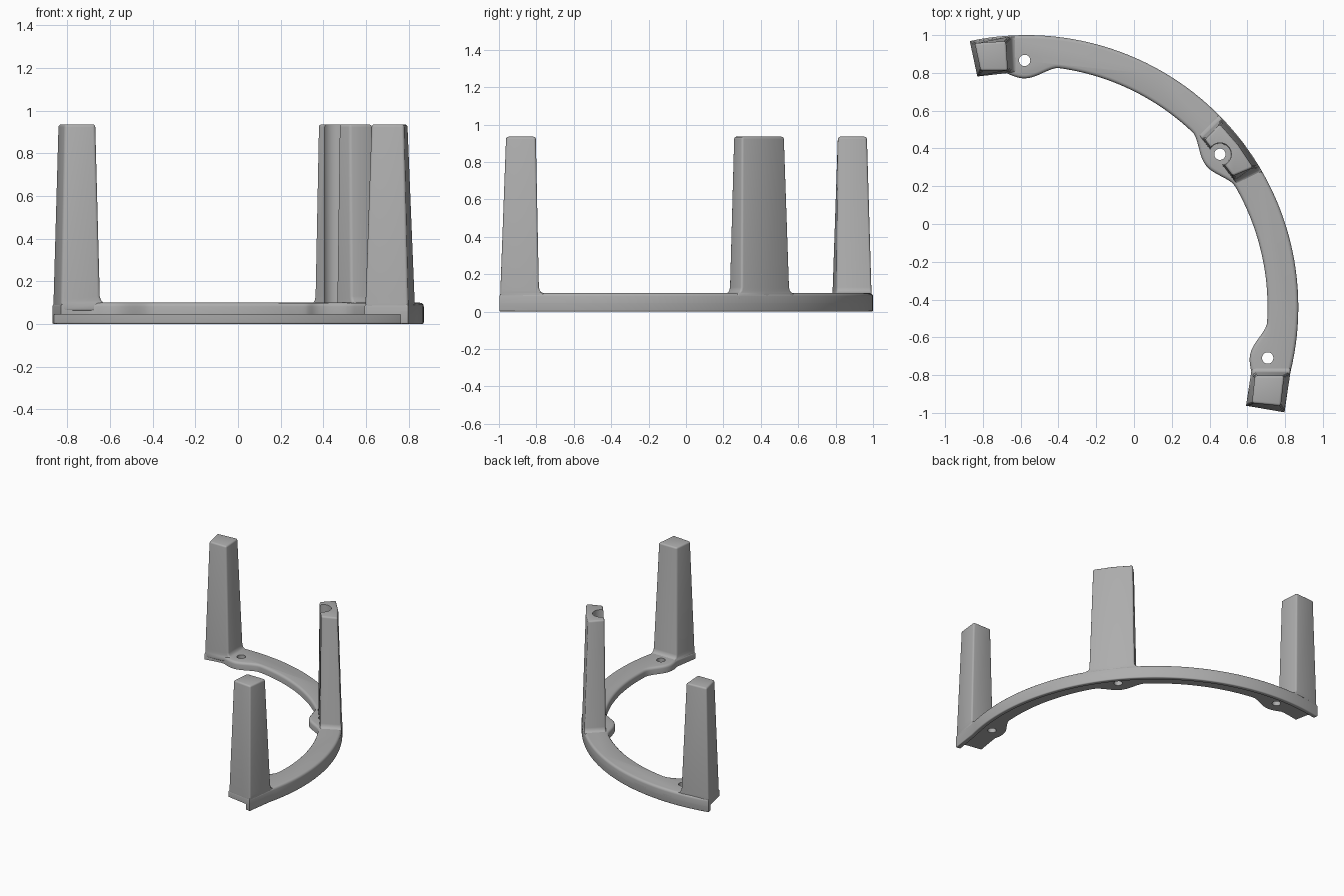
import bpy, bmesh
from math import cos, sin, radians, pi
from mathutils import Vector

cube = bpy.data.objects.get("Cube")
if cube:
    bpy.data.objects.remove(cube, do_unlink=True)

grey = bpy.data.materials.new("satin_grey")
grey.use_nodes = True
COLOUR = (0.42, 0.42, 0.42, 1)
grey.diffuse_color = COLOUR
grey.node_tree.nodes["Principled BSDF"].inputs["Base Color"].default_value = COLOUR

CENTRE = Vector((-0.57, -0.44))
R_OUT = 1.44
HOLES = (90.4, 38.3, -11.9)


def polar(r, a):
    """Point on the arc's own circle, angle in degrees."""
    return CENTRE + Vector((cos(radians(a)), sin(radians(a)))) * r


def loft(name, layers, top_bevel=0.0, bottom_bevel=0.0):
    """Closed solid through matching outlines, given as (z, points)."""
    bm = bmesh.new()
    rings = [[bm.verts.new((p[0], p[1], z)) for p in pts] for z, pts in layers]
    n = len(rings[0])
    for low, high in zip(rings, rings[1:]):
        for i in range(n):
            j = (i + 1) % n
            bm.faces.new((low[i], low[j], high[j], high[i]))
    bottom = bm.faces.new(rings[0][::-1])
    top = bm.faces.new(rings[-1])
    bmesh.ops.recalc_face_normals(bm, faces=bm.faces[:])
    for face, width in ((bottom, bottom_bevel), (top, top_bevel)):
        if width:
            bmesh.ops.bevel(bm, geom=list(face.edges), offset=width, segments=3,
                            profile=0.5, affect='EDGES', clamp_overlap=True)
    mesh = bpy.data.meshes.new(name)
    bm.to_mesh(mesh)
    bm.free()
    mesh.materials.append(grey)
    obj = bpy.data.objects.new(name, mesh)
    bpy.context.collection.objects.link(obj)
    return obj


def activate(obj):
    bpy.ops.object.select_all(action='DESELECT')
    obj.select_set(True)
    bpy.context.view_layer.objects.active = obj


def drill(obj, angle, r_low, r_high):
    """Cut a round, slightly tapered bore at one screw position."""
    c = polar(1.306, angle)
    ring = lambda r: [c + Vector((cos(k * pi / 16), sin(k * pi / 16))) * r for k in range(32)]
    cutter = loft("bore_cutter", [(-0.2, ring(r_low)), (1.2, ring(r_high))])
    cutter.hide_render = True
    mod = obj.modifiers.new("bore", 'BOOLEAN')
    mod.operation = 'DIFFERENCE'
    mod.solver = 'EXACT'
    mod.object = cutter
    activate(obj)
    bpy.ops.object.modifier_apply(modifier=mod.name)
    bpy.data.objects.remove(cutter, do_unlink=True)


def smooth(obj):
    activate(obj)
    bpy.ops.object.shade_smooth_by_angle(angle=radians(35))


def inner_radius(a):
    """Inner edge of the base, swelling around each screw hole."""
    r = 1.277
    for h in HOLES:
        d = abs(a - h)
        if d < 8:
            r = min(r, 1.277 - 0.066 * cos(pi / 2 * d / 8) ** 1.5)
    if a > HOLES[0] or a < HOLES[2]:
        r = min(r, 1.247)
    return r


# Curved base with screw bosses
tip_out, tip_in = Vector((0.797, -0.997)), Vector((0.593, -0.962))
outer = [tip_out] + [polar(R_OUT, a) for a in range(-14, 103, 2)]
inner = [polar(inner_radius(a), a) for a in range(102, -17, -1)] + [tip_in]
outline = outer + inner
base = loft("curved_base", [(0.045, outline), (0.1, outline)], top_bevel=0.018)
for h in HOLES:
    drill(base, h, 0.03, 0.03)
smooth(base)

# Lip hanging under the outer edge
lip_in = [polar(R_OUT - 0.035, a) for a in range(102, -15, -2)] + [tip_out + Vector((-0.037, 0.006))]
lip = loft("outer_lip", [(0, outer + lip_in), (0.06, outer + lip_in)], bottom_bevel=0.008)
smooth(lip)


def pillar(name, foot, head, flare):
    """Tapered post; flare maps corner index to the foot fillet direction."""
    def at(z, amount):
        t = max(0, (z - 0.045) / 0.89)
        pts = [Vector(f).lerp(Vector(h), t) for f, h in zip(foot, head)]
        for i, v in flare.items():
            pts[i] = pts[i] + Vector(v) * amount
        return z, pts
    obj = loft(name, [at(0.06, 0.03), at(0.097, 0.03), at(0.102, 0.015),
                      at(0.112, 0.005), at(0.13, 0), at(0.935, 0)])
    mod = obj.modifiers.new("rounding", 'BEVEL')
    mod.width = 0.012
    mod.segments = 3
    mod.limit_method = 'ANGLE'
    mod.angle_limit = radians(48)
    activate(obj)
    bpy.ops.object.modifier_apply(modifier=mod.name)
    return obj


# Posts at both ends
back = pillar("back_post",
              [(-0.829, 0.78), (-0.645, 0.805), (-0.65, 0.995), (-0.868, 0.968)],
              [(-0.812, 0.812), (-0.668, 0.812), (-0.678, 0.968), (-0.843, 0.957)],
              {1: (1, 0), 2: (1, 0)})
smooth(back)
front = pillar("front_post",
               [tip_in, tip_out, (0.832, -0.785), (0.63, -0.785)],
               [(0.625, -0.948), (0.777, -0.963), (0.795, -0.803), (0.64, -0.803)],
               {2: (0, 1), 3: (0, 1)})
smooth(front)

# Middle post with a groove for screw access
along = Vector((-0.62, 0.785))
middle = pillar("middle_post",
                [polar(1.288, 31.3), polar(1.438, 30.8), polar(1.44, 37.4),
                 polar(1.438, 44), polar(1.288, 44)],
                [polar(1.295, 32.4), polar(1.41, 31.6), polar(1.412, 37.4),
                 polar(1.41, 43.4), polar(1.295, 43.2)],
                {0: -along, 1: -along, 3: along, 4: along})
drill(middle, HOLES[1], 0.055, 0.062)
smooth(middle)
bpy.ops.object.select_all(action='DESELECT')
